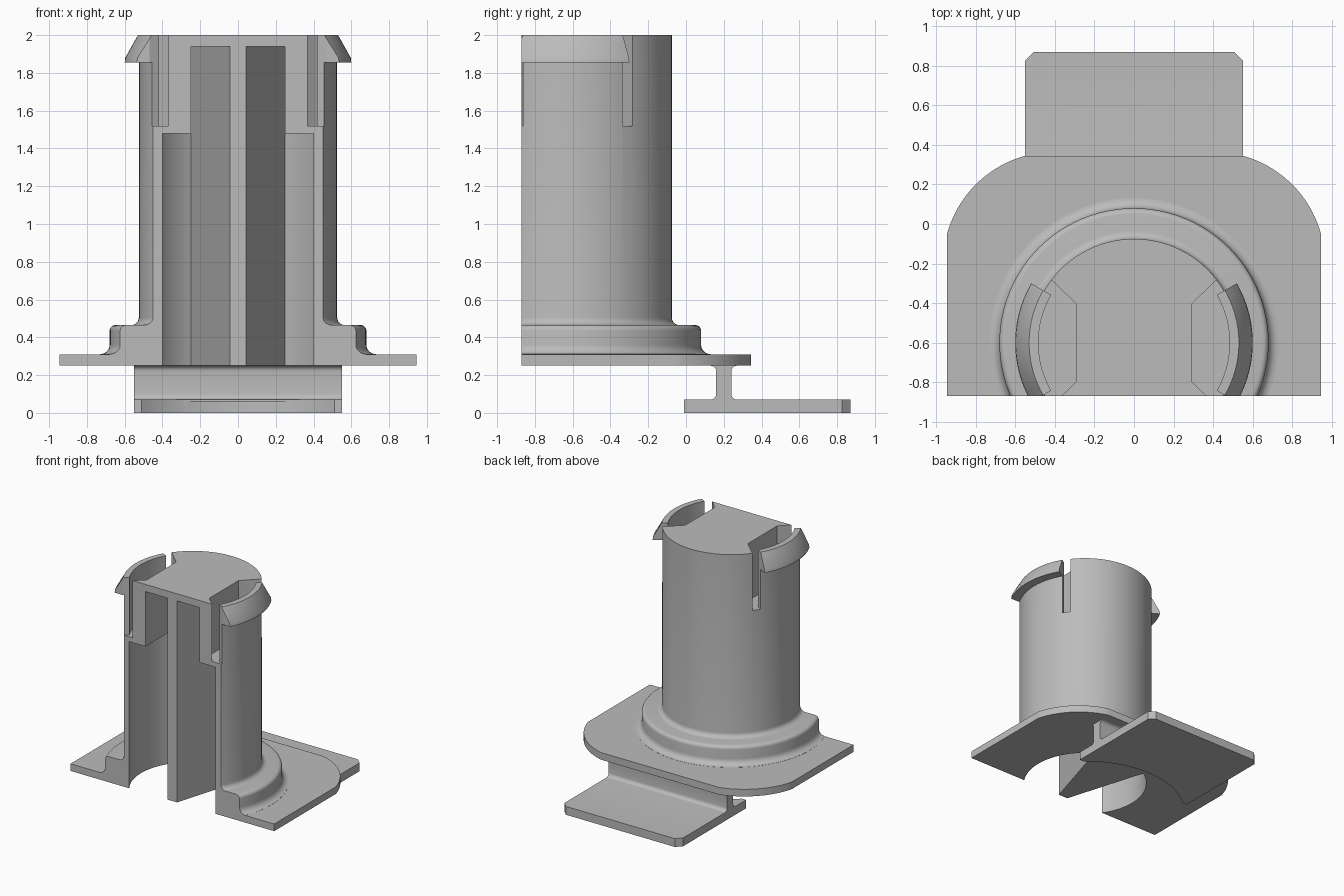
import bpy, bmesh
from math import sin, cos, pi, radians, sqrt, asin, degrees

old = bpy.data.objects.get("Cube")
if old:
    bpy.data.objects.remove(old, do_unlink=True)

AXIS_Y = -0.6      # centre line of the round tower
CUT_Y = -0.87      # flat section face at the front
BORE = 0.483       # inner radius of the wall

grey = bpy.data.materials.new("plain grey")
grey.use_nodes = True
colour = (0.5, 0.5, 0.5, 1)
grey.diffuse_color = colour
grey.node_tree.nodes["Principled BSDF"].inputs["Base Color"].default_value = colour


def finish(bm, name):
    bmesh.ops.remove_doubles(bm, verts=bm.verts, dist=1e-5)
    bmesh.ops.recalc_face_normals(bm, faces=bm.faces)
    mesh = bpy.data.meshes.new(name)
    bm.to_mesh(mesh)
    bm.free()
    mesh.materials.append(grey)
    obj = bpy.data.objects.new(name, mesh)
    bpy.context.collection.objects.link(obj)
    return obj


def arc(cx, cy, r, a0, a1, n=12):
    steps = [radians(a0 + (a1 - a0) * i / n) for i in range(n + 1)]
    return [(cx + r * cos(a), cy + r * sin(a)) for a in steps]


def prism(name, outline, low, high, along_x=False):
    """Extrude an outline along z, or a (y, z) outline along x."""
    bm = bmesh.new()
    place = (lambda p: (low, *p)) if along_x else (lambda p: (*p, low))
    shift = (high - low, 0, 0) if along_x else (0, 0, high - low)
    face = bm.faces.new([bm.verts.new(place(p)) for p in outline])
    top = bmesh.ops.extrude_face_region(bm, geom=[face])["geom"]
    bmesh.ops.translate(bm, vec=shift,
                        verts=[v for v in top if isinstance(v, bmesh.types.BMVert)])
    return finish(bm, name)


def lathe(name, profile, start=0, sweep=360, steps=96):
    """Turn an (r, z) profile about the tower axis."""
    bm = bmesh.new()
    closed = sweep < 360
    rings = []
    for i in range(steps + 1):
        a = radians(start + sweep * i / steps)
        rings.append([bm.verts.new((r * cos(a), AXIS_Y + r * sin(a), z)) for r, z in profile])
    count = len(profile)
    for a, b in zip(rings, rings[1:]):
        for j in range(count if closed else count - 1):
            k = (j + 1) % count
            quad = [a[j], a[k], b[k], b[j]]
            if profile[j][0] == 0:
                quad = [a[j], a[k], b[k]]
            elif profile[k][0] == 0:
                quad = [a[j], a[k], b[j]]
            bm.faces.new(quad)
    if closed:
        bm.faces.new(rings[0])
        bm.faces.new(rings[-1])
    return finish(bm, name)


def combine(target, tool, operation):
    mod = target.modifiers.new(operation, "BOOLEAN")
    mod.operation = operation
    mod.solver = "EXACT"
    mod.object = tool
    bpy.context.view_layer.objects.active = target
    bpy.ops.object.modifier_apply(modifier=mod.name)
    bpy.data.objects.remove(tool, do_unlink=True)


def smooth(obj):
    bpy.ops.object.select_all(action="DESELECT")
    obj.select_set(True)
    bpy.context.view_layer.objects.active = obj
    bpy.ops.object.shade_smooth_by_angle(angle=radians(30))


def mirrored(points, side):
    return [(side * x, y) for x, y in points]


# Round tower with stepped, filleted collar
profile = [(0, 0.28), (0.73, 0.28)]
profile += arc(0.73, 0.361, 0.05, 270, 180, 6)
profile += arc(0.65, 0.435, 0.03, 0, 90, 5)
profile += arc(0.565, 0.505, 0.04, 270, 180, 6)
profile += [(0.525, 2), (0, 2)]
tower = lathe("slotted_tower", profile)

# Base flange with rounded back corners
right = [(0.945, -1.4)] + arc(0.4, -0.2, 0.565, 15.4, 74.6, 20)
flange = prism("flange", right + mirrored(reversed(right), -1), 0.25, 0.31)
combine(tower, flange, "UNION")

# Snap hooks on the two spring arms
hook = [(0.5, 1.855), (0.6, 1.855), (0.597, 1.88), (0.53, 2), (0.5, 2)]
for middle in (0, 180):
    combine(tower, lathe("hook", hook, middle - 33, 66, 24), "UNION")

# Hollows beside the wedge rib, and the slots that free the arms
wedge_x = 0.25
wedge_y = AXIS_Y + sqrt(BORE ** 2 - wedge_x ** 2)
wedge_angle = degrees(pi / 2 - asin(wedge_x / BORE))
rib = [(0.043, -1.0), (0.043, CUT_Y)]
lower = rib + arc(0, AXIS_Y, BORE, wedge_angle, -62, 30)
upper = rib + [(wedge_x, wedge_y), (wedge_x, -1.0)]


def polar(r, a):
    return (r * cos(radians(a)), AXIS_Y + r * sin(radians(a)))


back = [(0.29, -0.405), (0.415, -0.285), (0.44, -0.272), (0.53, -0.19), polar(0.72, 30)]
front = [(x, 2 * AXIS_Y - y) for x, y in reversed(back)]
slot = back + arc(0, AXIS_Y, BORE, 30, -30, 18) + front

for side in (1, -1):
    for outline, low, high in ((lower, 0.1, 1.48), (upper, 1.2, 1.94), (slot, 1.52, 2.2)):
        combine(tower, prism("cutter", mirrored(outline, side), low, high), "DIFFERENCE")

# Flat section face at the front
section = [(-2, CUT_Y), (2, CUT_Y), (2, -3), (-2, -3)]
combine(tower, prism("section_cutter", section, -1, 3), "DIFFERENCE")
smooth(tower)

# Foot plate: chamfered back corners, scooped front edge
reach = 0.78
end = degrees(asin(0.59 / reach))
plate = [(0.55, -0.01), (0.55, 0.825), (0.505, 0.87), (-0.505, 0.87), (-0.55, 0.825),
         (-0.55, -0.01)] + arc(0, AXIS_Y, reach, 180 - end, end, 32)
foot = prism("mounting_foot", plate, 0, 0.07)

# Upright web joining the foot to the flange
web = [(0.27, 0.06)] + arc(0.27, 0.1, 0.03, 270, 180, 5) + arc(0.27, 0.22, 0.03, 180, 90, 5)
web += [(0.27, 0.26)]
web += [(0.4 - y, z) for y, z in reversed(web)]
combine(foot, prism("web", web, -0.55, 0.55, along_x=True), "UNION")
smooth(foot)
